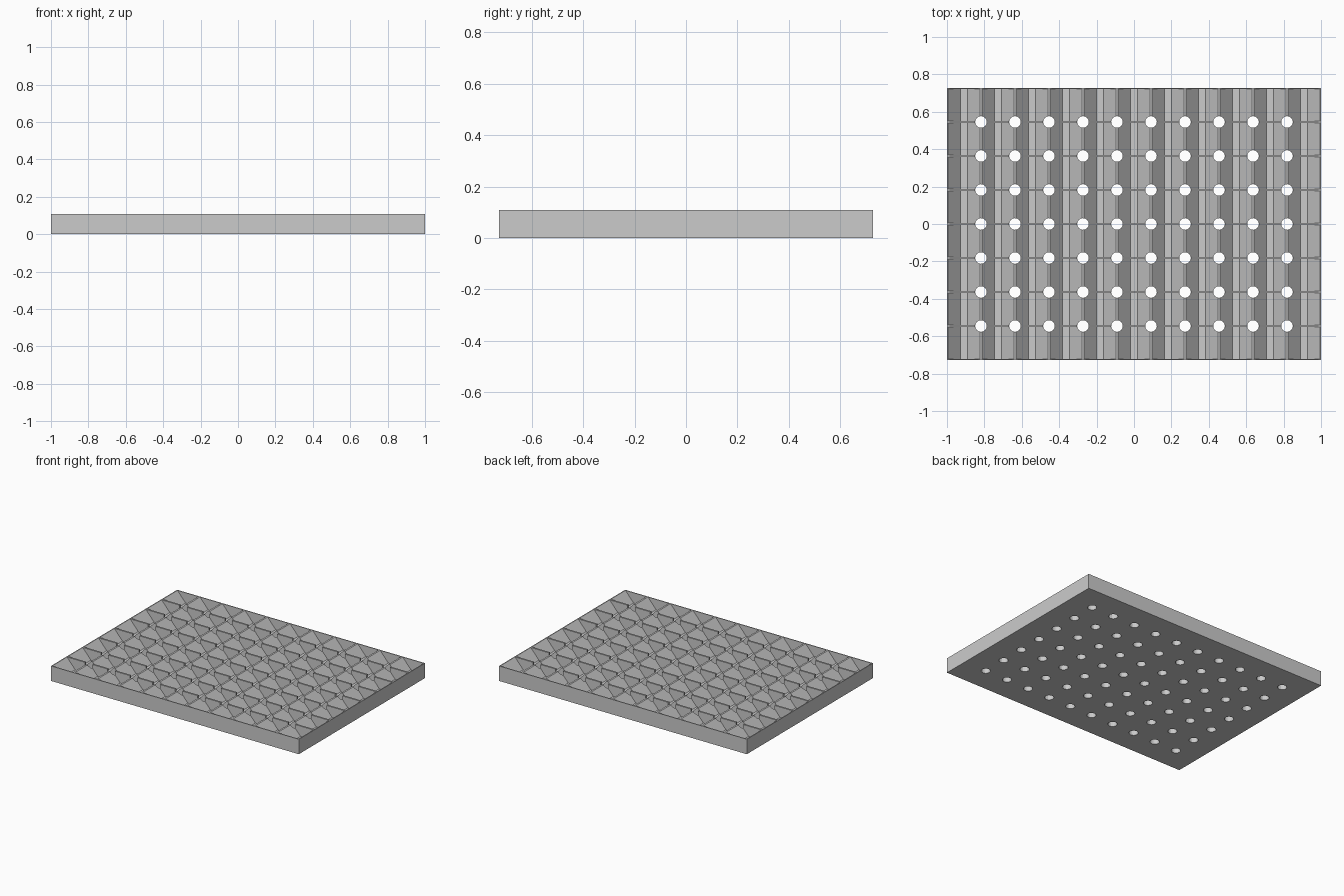
import bpy
import bmesh
from mathutils import Matrix

cube = bpy.data.objects.get("Cube")
if cube:
    bpy.data.objects.remove(cube, do_unlink=True)

COLS, ROWS = 11, 8
PITCH = 2 / COLS
HEIGHT = 0.109
DEPTH = 0.075          # tray depth
HALF_TOP = 0.0845      # half width of a tray at its rim
HALF_FLOOR = 0.0185    # half width of the flat tray floor
HOLE_RADIUS = 0.031

grey = bpy.data.materials.new("plain grey")
grey.use_nodes = True
grey.diffuse_color = (0.6, 0.6, 0.6, 1)
grey.node_tree.nodes["Principled BSDF"].inputs["Base Color"].default_value = (0.6, 0.6, 0.6, 1)


def make_object(name, bm):
    bmesh.ops.recalc_face_normals(bm, faces=bm.faces)
    mesh = bpy.data.meshes.new(name)
    bm.to_mesh(mesh)
    bm.free()
    mesh.materials.append(grey)
    obj = bpy.data.objects.new(name, mesh)
    bpy.context.collection.objects.link(obj)
    return obj


def centres(count):
    return [(i - (count - 1) / 2) * PITCH for i in range(count)]


def add_tray(bm, x, y):
    # Trough cross-section pushed along y between the thin ribs
    top, floor = HEIGHT + 0.05, HEIGHT - DEPTH
    profile = [(-HALF_TOP, top), (-HALF_TOP, HEIGHT), (-HALF_FLOOR, floor),
               (HALF_FLOOR, floor), (HALF_TOP, HEIGHT), (HALF_TOP, top)]
    face = bm.faces.new([bm.verts.new((x + px, y - HALF_TOP, pz)) for px, pz in profile])
    side = bmesh.ops.extrude_face_region(bm, geom=[face])["geom"]
    moved = [v for v in side if isinstance(v, bmesh.types.BMVert)]
    bmesh.ops.translate(bm, verts=moved, vec=(0, 2 * HALF_TOP, 0))


# Solid slab
bm = bmesh.new()
bmesh.ops.create_cube(bm, size=1, matrix=Matrix.Translation((0, 0, HEIGHT / 2))
                      @ Matrix.Diagonal((COLS * PITCH, ROWS * PITCH, HEIGHT, 1)))
slab = make_object("tray_slab", bm)

# Sloped trays, one per grid cell
bm = bmesh.new()
for x in centres(COLS):
    for y in centres(ROWS):
        add_tray(bm, x, y)
tray_cutter = make_object("tray_cutter", bm)

# Through holes where the ribs cross, leaving the outermost columns closed
bm = bmesh.new()
for x in centres(COLS - 1):
    for y in centres(ROWS - 1):
        bmesh.ops.create_cone(bm, cap_ends=True, segments=16, radius1=HOLE_RADIUS,
                              radius2=HOLE_RADIUS, depth=0.5,
                              matrix=Matrix.Translation((x, y, HEIGHT / 2)))
hole_cutter = make_object("hole_cutter", bm)

# Cut and keep only the finished slab
for cutter in (tray_cutter, hole_cutter):
    cutter.hide_render = True
    mod = slab.modifiers.new(cutter.name, 'BOOLEAN')
    mod.operation = 'DIFFERENCE'
    mod.solver = 'EXACT'
    mod.object = cutter

bpy.context.view_layer.update()
evaluated = slab.evaluated_get(bpy.context.evaluated_depsgraph_get())
result = bpy.data.meshes.new_from_object(evaluated)
slab.modifiers.clear()
slab.data = result
result.materials.clear()
result.materials.append(grey)
for poly in result.polygons:
    poly.material_index = 0
for cutter in (tray_cutter, hole_cutter):
    bpy.data.objects.remove(cutter, do_unlink=True)
